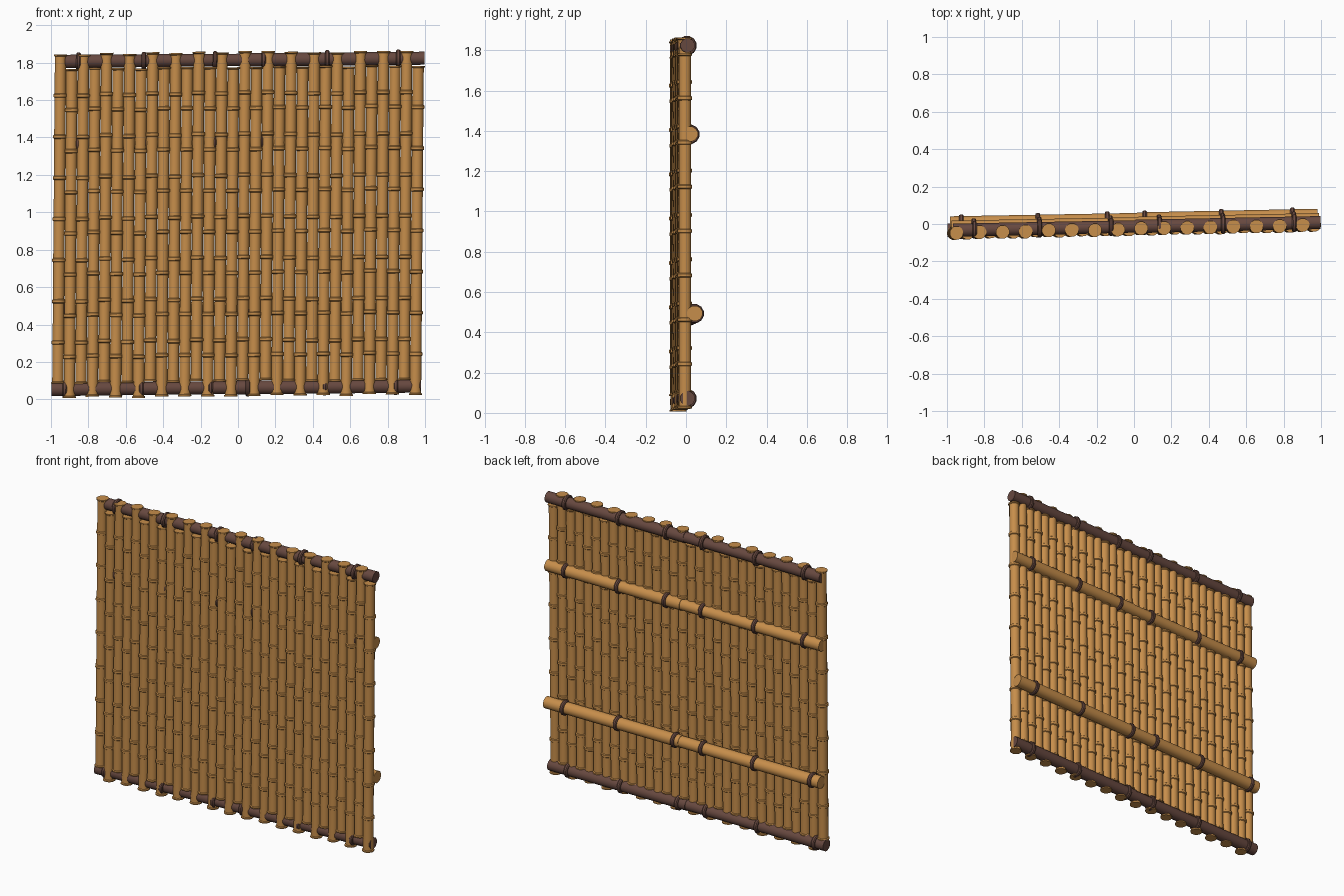
import bpy, bmesh, random
from math import sin, cos, tau, radians
from mathutils import Vector

if "Cube" in bpy.data.objects:
    bpy.data.objects.remove(bpy.data.objects["Cube"])

random.seed(4)


def material(name, color):
    m = bpy.data.materials.new(name)
    m.diffuse_color = (*color, 1)
    m.use_nodes = True
    m.node_tree.nodes["Principled BSDF"].inputs["Base Color"].default_value = m.diffuse_color
    return m


BAMBOO = material("bamboo", (0.57, 0.27, 0.07))
DARK = material("dark_wood", (0.135, 0.065, 0.05))


def skew(p):
    # the whole panel sits slightly turned and tilted
    return Vector((p.x + 0.008 * (p.z - 0.93), p.y + 0.021 * p.x, p.z + 0.009 * p.x))


def lathe(name, profile, origin, axis, mat, sides=12):
    """Capped turned part: profile is (distance along axis, radius)."""
    bm = bmesh.new()
    o = Vector(origin)
    rings = []
    for d, r in profile:
        ring = []
        for i in range(sides):
            a = tau * (i + 0.5) / sides
            u, v = r * cos(a), r * sin(a)
            p = Vector((d, u, v)) if axis == 'X' else Vector((u, v, d))
            ring.append(bm.verts.new(skew(o + p)))
        rings.append(ring)
    for a, b in zip(rings, rings[1:]):
        for i in range(sides):
            j = (i + 1) % sides
            bm.faces.new((a[i], a[j], b[j], b[i]))
    bm.faces.new(rings[0][::-1])
    bm.faces.new(rings[-1])
    bmesh.ops.recalc_face_normals(bm, faces=bm.faces)
    me = bpy.data.meshes.new(name)
    bm.to_mesh(me)
    bm.free()
    me.materials.append(mat)
    ob = bpy.data.objects.new(name, me)
    bpy.context.collection.objects.link(ob)
    return ob


# Upright stalks: eight segments with a raised node ring at every joint
SEG, COUNT, STEP = 0.22, 32, 0.0617
stalk = []
for k in range(9):
    z = k * SEG
    lo = max(z - 0.007, 0)
    hi = min(z + 0.007, 8 * SEG)
    if k > 0:
        stalk.append((z - 0.011, 0.0315))
    stalk += [(lo, 0.037), (hi, 0.037)]
    if k < 8:
        stalk += [(z + 0.011, 0.0315), (z + SEG / 2, 0.031)]

for i in range(COUNT):
    x = (i - (COUNT - 1) / 2) * STEP
    base = 0.096 if i % 2 == 0 else 0.016
    base += random.uniform(-0.006, 0.006)
    lathe("stalk", stalk, (x, -0.026 + random.uniform(-0.003, 0.003), base), 'Z', BAMBOO)

# Rails: two lengths end to end, each tied with three bands
band = [(-0.012, 0.038), (-0.012, 0.044), (-0.006, 0.049),
        (0.006, 0.049), (0.012, 0.044), (0.012, 0.038)]


def rail(name, y, z, r, x0, xm, x1, mat, bands):
    lathe(name + "_left", [(x0, r), (xm, r - 0.003)], (0, y, z), 'X', mat)
    lathe(name + "_right", [(xm, r), (x1, r - 0.001)], (0, y, z), 'X', mat)
    for bx in bands:
        lathe(name + "_band", band, (bx, y, z), 'X', DARK)


spots = (-0.86, -0.51, -0.13, 0.13, 0.47, 0.85)
low_spots = (-0.92, -0.51, -0.14, 0.06, 0.47, 0.85)
rail("top_rail", -0.013, 1.815, 0.037, -0.975, 0.0, 0.99, DARK, spots)
rail("bottom_rail", -0.013, 0.063, 0.038, -0.99, 0.0, 0.985, DARK, low_spots)
rail("upper_brace", 0.001, 1.375, 0.039, -0.98, 0.02, 0.985, BAMBOO, spots)
rail("lower_brace", 0.023, 0.485, 0.040, -0.98, 0.02, 0.985, BAMBOO, low_spots)

# Smooth the round sides, keep the ends crisp
bpy.ops.object.select_all(action='SELECT')
bpy.context.view_layer.objects.active = bpy.context.selected_objects[0]
bpy.ops.object.shade_smooth_by_angle(angle=radians(35))
